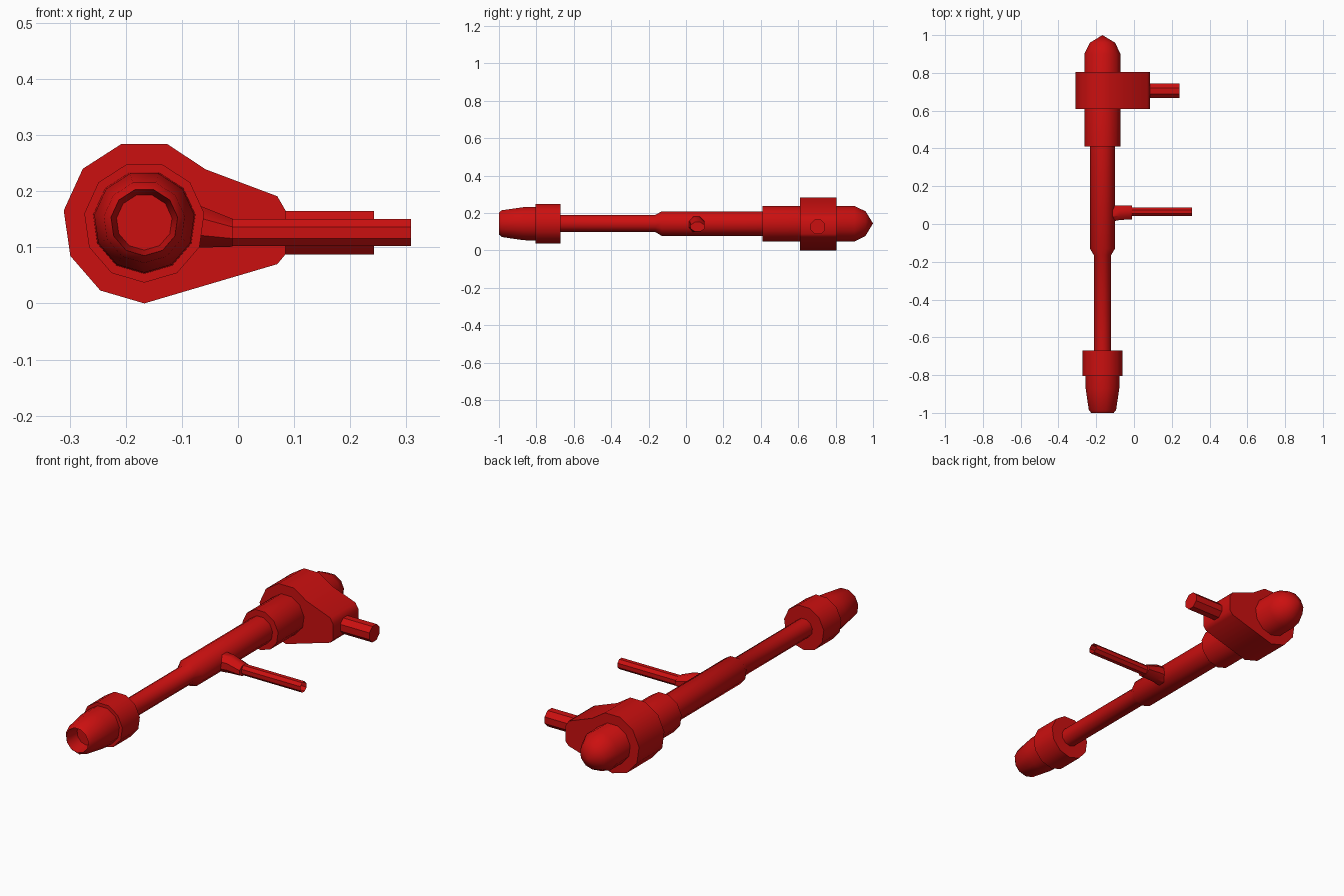
import bpy, bmesh, math
from mathutils import Vector

if "Cube" in bpy.data.objects:
    bpy.data.objects.remove(bpy.data.objects["Cube"])

CX, CZ, SIDES = -0.167, 0.145, 11
red = bpy.data.materials.new("red")
red.diffuse_color = (0.6, 0.005, 0.005, 1)
red.use_nodes = True
red.node_tree.nodes["Principled BSDF"].inputs["Base Color"].default_value = red.diffuse_color


def loft(name, rings, cap_start=True, cap_end=True):
    """Skin a list of vertex rings; a ring with one point is a tip."""
    bm = bmesh.new()
    loops = [[bm.verts.new(p) for p in r] for r in rings]
    for a, b in zip(loops, loops[1:]):
        n = max(len(a), len(b))
        for i in range(n):
            j = (i + 1) % n
            if len(b) == 1:
                bm.faces.new((a[i], a[j], b[0]))
            else:
                bm.faces.new((a[i], a[j], b[j], b[i]))
    if cap_start:
        bm.faces.new(loops[0])
    if cap_end and len(loops[-1]) > 2:
        bm.faces.new(loops[-1])
    bmesh.ops.recalc_face_normals(bm, faces=bm.faces[:])
    me = bpy.data.meshes.new(name)
    bm.to_mesh(me)
    bm.free()
    ob = bpy.data.objects.new(name, me)
    bpy.context.collection.objects.link(ob)
    me.materials.append(red)
    bpy.ops.object.select_all(action='DESELECT')
    ob.select_set(True)
    bpy.context.view_layer.objects.active = ob
    bpy.ops.object.shade_smooth_by_angle(angle=math.radians(42))
    return ob


def ring_y(y, r):
    if r == 0:
        return [Vector((CX, y, CZ))]
    return [Vector((CX + r * math.sin(t), y, CZ - r * math.cos(t)))
            for t in (2 * math.pi * i / SIDES for i in range(SIDES))]


def ring_x(x, y, z, ry, rz, n=8):
    return [Vector((x, y + ry * math.sin(t), z + rz * math.cos(t)))
            for t in (2 * math.pi * (i + 0.5) / n for i in range(n))]


# main turned body: recessed muzzle, collar, stepped barrel, rounded rear cap
profile = [(-0.93, 0.05), (-1.0, 0.06), (-0.985, 0.073), (-0.87, 0.09),
           (-0.805, 0.092), (-0.805, 0.108), (-0.67, 0.108), (-0.67, 0.046),
           (-0.165, 0.046), (-0.13, 0.067), (0.41, 0.067), (0.41, 0.097),
           (0.90, 0.097), (0.96, 0.067), (1.0, 0)]
loft("barrel_body", [ring_y(y, r) for y, r in profile])

# teardrop housing: round on the left, tapering to a blunt right side
section = [(p.x, p.z) for p in ring_y(0, 0.145)]
left = [section[0]] + section[6:]
right = [(0.07, 0.07), (0.085, 0.088), (0.085, 0.165), (0.07, 0.191), (-0.058, 0.239)]
outline = [left[0]] + right + [(-0.126, 0.284)] + left[1:]
loft("housing", [[Vector((x, y, z)) for x, z in outline] for y in (0.61, 0.805)])

# side tube leaving the housing
loft("side_tube", [ring_x(x, 0.705, 0.126, 0.042, 0.042) for x in (0.06, 0.242)])

# flared boss and thin open handle rod
loft("handle_boss", [ring_x(-0.13, 0.055, 0.14, 0.048, 0.046),
                     ring_x(-0.075, 0.06, 0.138, 0.042, 0.042),
                     ring_x(-0.01, 0.062, 0.126, 0.040, 0.027)])
loft("handle_rod", [ring_x(x, 0.065, 0.126, 0.025, 0.026) for x in (-0.04, 0.308)],
     cap_end=False)
